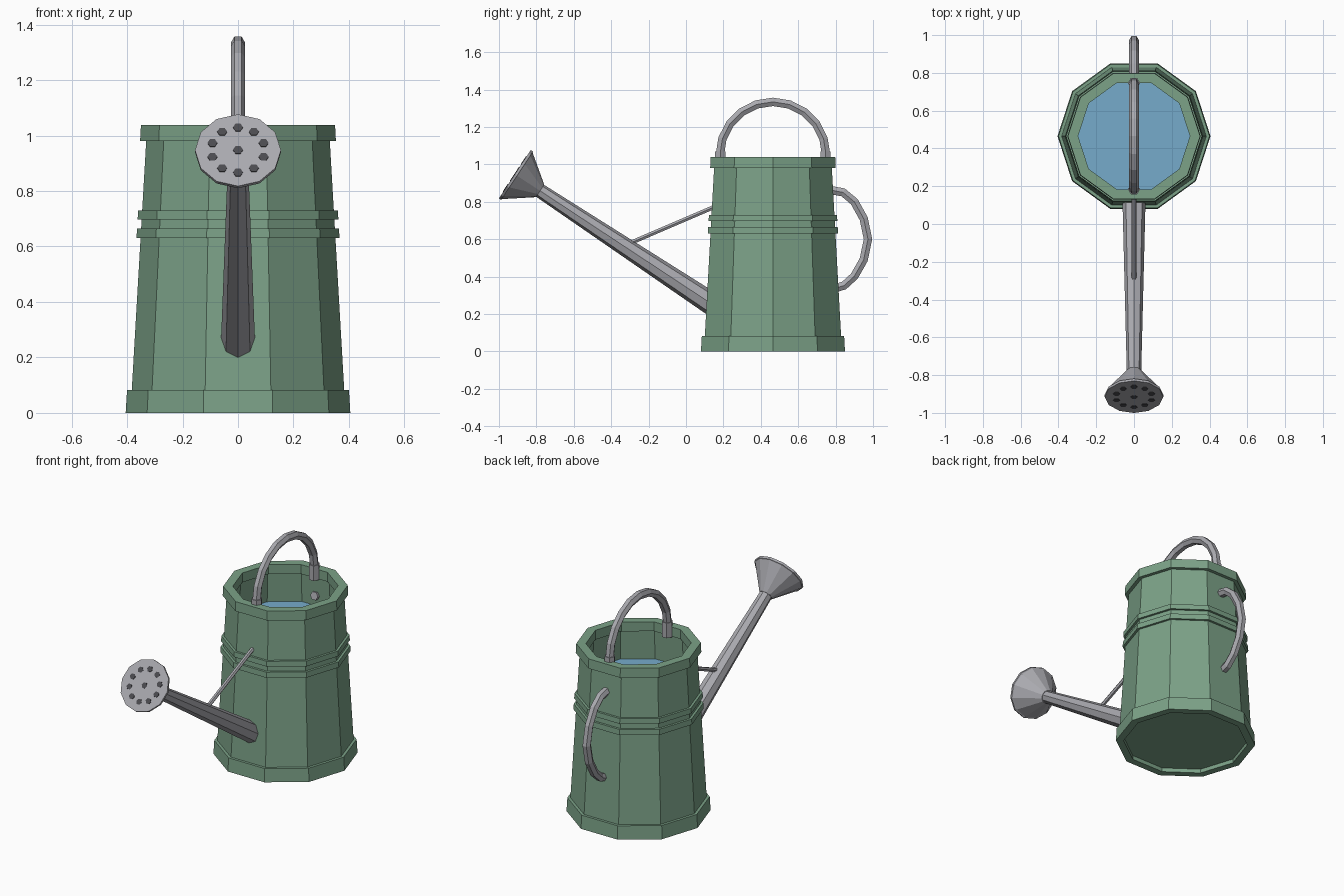
import bpy, bmesh, math
from mathutils import Vector

cube = bpy.data.objects.get("Cube")
if cube:
    bpy.data.objects.remove(cube, do_unlink=True)

CENTRE_Y = 0.465  # axis of the can


def material(name, rgb):
    m = bpy.data.materials.new(name)
    m.use_nodes = True
    m.diffuse_color = (*rgb, 1)
    m.node_tree.nodes["Principled BSDF"].inputs["Base Color"].default_value = (*rgb, 1)
    return m


green = material("painted green", (0.20, 0.36, 0.245))
grey = material("zinc grey", (0.40, 0.40, 0.43))
blue = material("water blue", (0.18, 0.41, 0.60))
dark = material("hole dark grey", (0.07, 0.07, 0.08))


def skin(name, rings, mat, closed=False):
    """Join rings of points into a flat-shaded mesh, capped or closed on itself."""
    bm = bmesh.new()
    loops = [[bm.verts.new(p) for p in ring] for ring in rings]
    n = len(loops[0])
    pairs = list(zip(loops, loops[1:]))
    if closed:
        pairs.append((loops[-1], loops[0]))
    else:
        bm.faces.new(loops[0])
        bm.faces.new(loops[-1])
    for a, b in pairs:
        for i in range(n):
            j = (i + 1) % n
            bm.faces.new((a[i], a[j], b[j], b[i]))
    bmesh.ops.recalc_face_normals(bm, faces=bm.faces)
    mesh = bpy.data.meshes.new(name)
    bm.to_mesh(mesh)
    bm.free()
    mesh.materials.append(mat)
    ob = bpy.data.objects.new(name, mesh)
    bpy.context.collection.objects.link(ob)
    return ob


def lathe(name, profile, mat, closed=False):
    """Ten-sided turned part from (radius, height) pairs."""
    angles = [math.tau * i / 10 for i in range(10)]
    rings = [[(r * math.cos(a), CENTRE_Y + r * math.sin(a), z) for a in angles]
             for r, z in profile]
    return skin(name, rings, mat, closed)


def tube(name, path, sides, mat, x=0):
    """Tube along (y, z, radius) points lying in a plane of constant x."""
    pts = [Vector((x, y, z)) for y, z, r in path]
    side = Vector((1, 0, 0))
    rings = []
    for i, p in enumerate(pts):
        tangent = (pts[min(i + 1, len(pts) - 1)] - pts[max(i - 1, 0)]).normalized()
        up = tangent.cross(side)
        angles = [math.tau * k / sides for k in range(sides)]
        rings.append([p + path[i][2] * (math.cos(a) * side + math.sin(a) * up)
                      for a in angles])
    return skin(name, rings, mat)


# Can: tapered outer wall, rim, inner wall, recessed underside
lathe("can_body", [(0.36, 0.025), (0.36, 0), (0.405, 0), (0.40, 0.083), (0.383, 0.083),
                   (0.331, 0.98), (0.353, 0.98), (0.35, 1.038), (0.296, 1.038),
                   (0.296, 0.98), (0.308, 0.98), (0.345, 0.05)], green, closed=True)
lathe("can_floor", [(0.362, 0.025), (0.362, 0.05)], green)
lathe("lower_band", [(0.34, 0.63), (0.366, 0.63), (0.364, 0.664), (0.34, 0.664)],
      green, closed=True)
lathe("upper_band", [(0.335, 0.698), (0.362, 0.698), (0.36, 0.73), (0.335, 0.73)],
      green, closed=True)
lathe("water", [(0.318, 0.797), (0.318, 0.80)], blue)

# Top handle: arch on two short pegs
arch = []
for i in range(11):
    a = math.pi * i / 10
    arch.append((CENTRE_Y - 0.284 * math.cos(a), 1.05 + 0.284 * math.sin(a), 0.026))
tube("top_handle", arch, 6, grey)
for label, s in (("front", -1), ("back", 1)):
    y = CENTRE_Y + s * 0.281
    tube(label + "_handle_peg", [(y, 0.975, 0.032), (y, 1.068, 0.032)], 6, grey)

# Back handle: bent grip entering the wall at both ends
grip = [(0.745, 0.868), (0.84, 0.85), (0.90, 0.80), (0.95, 0.71), (0.973, 0.6),
        (0.95, 0.49), (0.90, 0.402), (0.845, 0.352), (0.77, 0.33)]
tube("back_handle", [(y, z, 0.026) for y, z in grip], 6, grey)

# Spout and its brace
tube("spout", [(0.16, 0.239, 0.062), (-0.79, 0.865, 0.038)], 8, grey)
tube("spout_brace", [(-0.29, 0.583, 0.013), (0.15, 0.772, 0.013)], 6, grey)

# Rose: flared cone with a thin lip, on the axis of the spout
start = Vector((0, -0.78, 0.858))
axis = Vector((0, -0.835, 0.55)).normalized()
rose = []
for d, r in ((0, 0.04), (0.145, 0.148), (0.148, 0.155), (0.162, 0.155)):
    p = start + axis * d
    rose.append((p.y, p.z, r))
tube("rose", rose, 12, grey)

# Sprinkler holes: one in the middle and a ring of ten
face = start + axis * 0.160
up = Vector((0, 0.55, 0.835)).normalized()
spots = [(0, 0)] + [(0.097 * math.sin(math.tau * i / 10), 0.097 * math.cos(math.tau * i / 10))
                    for i in range(10)]
for i, (sx, su) in enumerate(spots):
    a = face + up * su
    b = a + axis * 0.005
    tube(f"rose_hole_{i}", [(a.y, a.z, 0.018), (b.y, b.z, 0.018)], 6, dark, x=sx)
